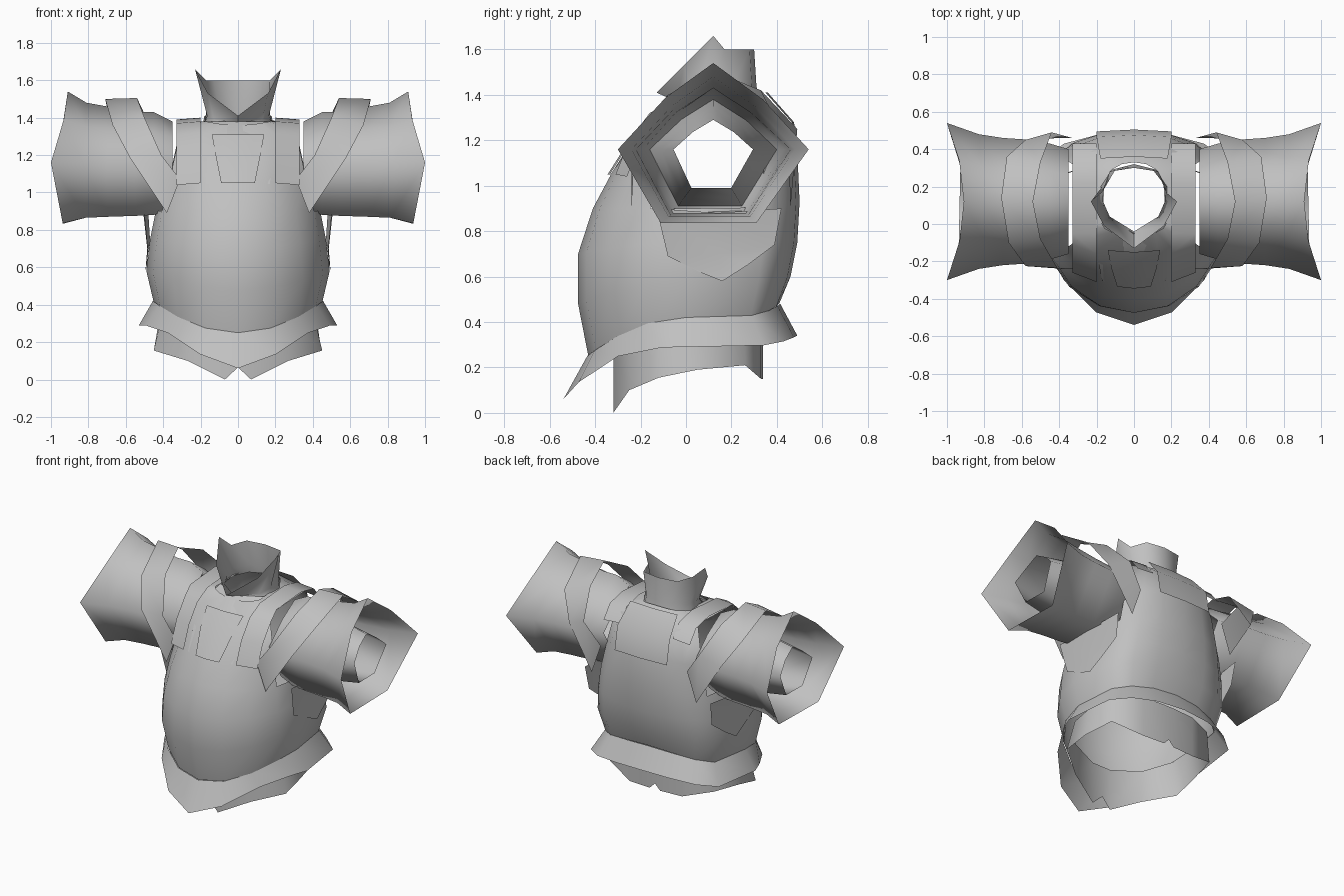
import bpy, bmesh, math

cube = bpy.data.objects.get("Cube")
if cube:
    bpy.data.objects.remove(cube, do_unlink=True)

grey = bpy.data.materials.new("plain grey")
grey.use_nodes = True
GREY = (0.53, 0.53, 0.53, 1)
grey.diffuse_color = GREY
grey.node_tree.nodes["Principled BSDF"].inputs["Base Color"].default_value = GREY

SEGMENTS = 16


def loft(name, rows, closed=True, drop=None, angle=65):
    """Skin a list of equally long point rows; drop() picks faces to leave open."""
    bm = bmesh.new()
    grid = [[bm.verts.new(p) for p in row] for row in rows]
    count = len(rows[0])
    for low, high in zip(grid, grid[1:]):
        for i in range(count if closed else count - 1):
            j = (i + 1) % count
            bm.faces.new((low[i], low[j], high[j], high[i]))
    if drop:
        gone = [f for f in bm.faces if drop(f.calc_center_median())]
        bmesh.ops.delete(bm, geom=gone, context="FACES")
    bmesh.ops.recalc_face_normals(bm, faces=bm.faces)
    mesh = bpy.data.meshes.new(name)
    bm.to_mesh(mesh)
    bm.free()
    mesh.materials.append(grey)
    obj = bpy.data.objects.new(name, mesh)
    bpy.context.collection.objects.link(obj)
    bpy.ops.object.select_all(action="DESELECT")
    obj.select_set(True)
    bpy.context.view_layer.objects.active = obj
    bpy.ops.object.shade_smooth_by_angle(angle=math.radians(angle))
    return obj


def body_ring(w, front, back, z_front, z_side, z_back, point=1, dip=2):
    """Oval ring, squarer at the back, whose height differs around it."""
    ring = []
    for i in range(SEGMENTS):
        t = math.tau * i / SEGMENTS
        c, s = math.cos(t), math.sin(t)
        if c > 0:
            y, z = front * c ** point, z_side + (z_front - z_side) * c ** dip
        else:
            y, z = back * abs(c) ** .38, z_side + (z_back - z_side) * c * c
        ring.append((w * s, y, z))
    return ring


def mirrored(half):
    """Complete a ring given from centre front to centre back."""
    return half + [(-x, y, z) for x, y, z in half[-2:0:-1]]


def both_sides(name, rows, **options):
    for side, sign in (("left", 1), ("right", -1)):
        flipped = [[(sign * x, y, z) for x, y, z in row] for row in rows]
        loft(side + "_" + name, flipped, **options)


# Torso shell with open armholes
loft("torso", [
    body_ring(.45, -.43, .41, .25, .41, .48),
    body_ring(.49, -.475, .46, .48, .58, .6),
    body_ring(.47, -.475, .49, .7, .75, .75),
    body_ring(.44, -.41, .5, .9, .9, .93),
    body_ring(.39, -.33, .49, 1.05, 1.1, 1.15),
    body_ring(.33, -.23, .44, 1.2, 1.37, 1.3),
    body_ring(.17, -.06, .33, 1.36, 1.38, 1.42),
], drop=lambda c: abs(c.x) > .26 and .94 < c.z < 1.32 and -.13 < c.y < .24)

# Flared belt with a pointed front
loft("belt", [
    body_ring(.455, -.435, .415, .25, .42, .48),
    body_ring(.53, -.54, .49, .06, .29, .34, point=1.7, dip=5),
])

# Notched lower skirt
loft("lower_skirt", [
    mirrored([(0, -.32, .29), (.07, -.32, .29), (.27, -.25, .32), (.4, -.1, .37),
              (.41, .05, .39), (.38, .26, .42), (.2, .33, .43), (.04, .34, .43), (0, .34, .43)]),
    mirrored([(0, -.31, .065), (.07, -.32, 0), (.27, -.25, .1), (.45, -.12, .155),
              (.44, .05, .19), (.4, .26, .21), (.2, .33, .15), (.04, .34, .15), (0, .34, .19)]),
])

# Winged collar
loft("collar", [
    mirrored([(0, -.06, 1.35), (.15, .03, 1.36), (.18, .12, 1.36),
              (.18, .2, 1.37), (.12, .29, 1.38), (0, .32, 1.39)]),
    mirrored([(0, -.04, 1.37), (.13, .04, 1.39), (.165, .12, 1.41),
              (.17, .2, 1.43), (.1, .29, 1.44), (0, .31, 1.44)]),
    mirrored([(0, -.13, 1.41), (.16, -.01, 1.53), (.23, .12, 1.66),
              (.17, .17, 1.6), (.13, .28, 1.6), (0, .3, 1.6)]),
])


# Chest bib and back yoke
def panel(name, rows):
    loft(name, [[(k * w, y + abs(k) * bow, z) for k in (-1, -.6, 0, .6, 1)]
                for w, y, z, bow in rows], closed=False)


panel("chest_bib", [(.09, -.345, 1.05, .01), (.12, -.25, 1.2, .01), (.14, -.15, 1.31, .01)])
panel("neck_guard", [(.17, -.335, 1.045, .03), (.19, -.235, 1.2, .03),
                     (.21, -.13, 1.31, .05), (.17, -.05, 1.38, .1)])
panel("back_yoke", [(.2, .505, 1.12, -.01), (.2, .475, 1.28, -.01), (.18, .36, 1.41, -.01)])

# Straps over the shoulders
strap_path = [(-.31, 1.05), (-.25, 1.2), (-.16, 1.32), (-.05, 1.38),
              (.22, 1.4), (.36, 1.37), (.43, 1.28)]
both_sides("shoulder_strap",
           [[(.2, y, z), (.33, y + (.05 if y < -.1 else 0), z - .01)] for y, z in strap_path],
           closed=False)

# Sleeves: faceted tubes flared at the cuff
PROFILE = [(0, 1), (.52, .58), (1, 0), (.45, -1), (-.55, -1), (-1, 0), (-.5, .6)]


def sleeve_ring(x, half, up, down, sweep=0):
    return [(x + sweep * u * u, .12 + half * u, 1.16 + v * (up if v > 0 else down))
            for u, v in PROFILE]


both_sides("sleeve", [
    sleeve_ring(.35, .28, .22, .25),
    sleeve_ring(.45, .31, .27, .28),
    sleeve_ring(.55, .33, .27, .285),
    sleeve_ring(.7, .34, .3, .29),
    sleeve_ring(.81, .36, .32, .295, .02),
    sleeve_ring(.91, .42, .38, .325, .09),
], angle=100)

# Arm lining inside each sleeve, narrowing towards the cuff
both_sides("arm_lining", [
    sleeve_ring(.35, .28, .22, .25),
    sleeve_ring(.6, .23, .19, .21),
    sleeve_ring(.9, .175, .13, .17, .03),
], angle=100)

# Raised bands wrapping over the sleeves
both_sides("sleeve_band", [
    [(.31, -.24, 1.07), (.38, -.24, .89)],
    [(.41, -.235, 1.2), (.58, -.225, 1.19)],
    [(.5, -.08, 1.4), (.67, -.1, 1.36)],
    [(.54, .12, 1.505), (.71, .14, 1.5)],
    [(.5, .33, 1.42), (.68, .36, 1.36)],
    [(.44, .49, 1.25), (.58, .45, 1.19)],
    [(.33, .46, 1.1), (.4, .46, .9)],
], closed=False)

# Underarm flaps
both_sides("underarm_flap", [
    [(.5, -.13, .9), (.505, .14, .88), (.48, .42, .9)],
    [(.48, -.08, .69), (.485, .15, .7), (.47, .39, .74)],
    [(.485, .06, .62), (.495, .16, .58), (.485, .27, .65)],
], closed=False)
